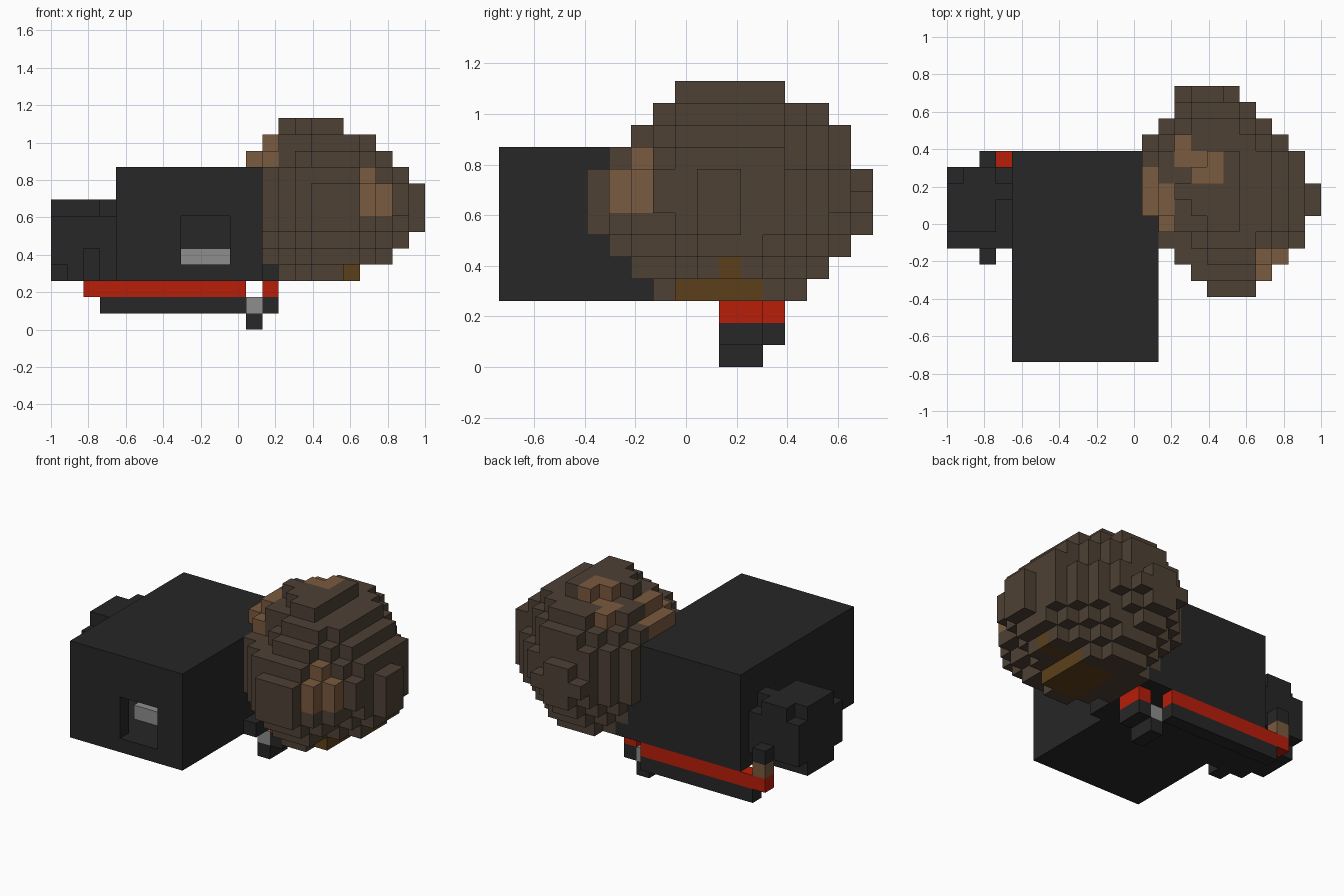
import bpy
import bmesh
from mathutils import Vector

if "Cube" in bpy.data.objects:
    bpy.data.objects.remove(bpy.data.objects["Cube"], do_unlink=True)

U = 2 / 23                               # edge of one small cube
ORIGIN = Vector((-1, -8.5 * U, 0))       # grid corner


def material(name, color):
    mat = bpy.data.materials.new(name)
    mat.use_nodes = True
    rgba = (*color, 1)
    mat.diffuse_color = rgba
    mat.node_tree.nodes["Principled BSDF"].inputs["Base Color"].default_value = rgba
    return mat


charcoal = material("charcoal", (0.020, 0.020, 0.020))
brown = material("dark_brown", (0.076, 0.052, 0.035))
tan = material("light_brown", (0.195, 0.103, 0.050))
ochre = material("ochre", (0.108, 0.051, 0.010))
red = material("red", (0.48, 0.013, 0.003))
grey = material("grey", (0.27, 0.27, 0.27))


def finish(name, bm, mats):
    mesh = bpy.data.meshes.new(name)
    bm.to_mesh(mesh)
    bm.free()
    for mat in mats:
        mesh.materials.append(mat)
    obj = bpy.data.objects.new(name, mesh)
    bpy.context.collection.objects.link(obj)
    return obj


def block(name, mat, xs, ys, zs):
    """Cuboid between grid lines, given as (low, high) on each axis."""
    bm = bmesh.new()
    bmesh.ops.create_cube(bm, size=1)
    for v in bm.verts:
        v.co = ORIGIN + U * Vector([r[0] if c < 0 else r[1]
                                    for c, r in zip(v.co, (xs, ys, zs))])
    return finish(name, bm, [mat])


# Hollow case with a square opening in its front wall
block("case_floor", charcoal, (4, 13), (0, 13), (3, 4))
block("case_lid", charcoal, (4, 13), (0, 13), (9, 10))
block("case_back", charcoal, (4, 13), (12, 13), (4, 9))
block("case_right_wall", charcoal, (4, 5), (0, 12), (4, 9))
block("case_left_wall", charcoal, (12, 13), (0, 12), (4, 9))
block("case_front_right", charcoal, (5, 8), (0, 1), (4, 9))
block("case_front_left", charcoal, (11, 12), (0, 1), (4, 9))
block("case_front_top", charcoal, (8, 11), (0, 1), (7, 9))
block("inner_bar", grey, (7, 12), (3, 5), (4, 5))

# Red and dark rail under the back edge, with its catch
block("rail_red", red, (2, 12), (12, 13), (2, 3))
block("rail_dark", charcoal, (3, 12), (12, 13), (1, 2))
block("rail_end_red", red, (13, 14), (10, 12), (2, 3))
block("rail_end_dark", charcoal, (13, 14), (10, 12), (1, 2))
block("rail_bracket", charcoal, (13, 14), (7, 13), (3, 4))
block("catch", grey, (12, 13), (10, 12), (1, 2))
block("catch_foot", charcoal, (12, 13), (10, 12), (0, 1))

# Lumpy knob on the right side
block("knob_core", charcoal, (0, 3), (8, 11), (3, 8))
block("knob_corner", charcoal, (3, 4), (10, 11), (3, 8))
block("knob_body", charcoal, (0, 4), (7, 12), (4, 7))
block("knob_base", charcoal, (1, 4), (7, 11), (3, 4))
block("knob_cap", charcoal, (1, 3), (8, 12), (7, 8))
block("knob_front_bump", charcoal, (2, 3), (6, 7), (3, 5))
block("knob_back_bump", charcoal, (2, 3), (12, 13), (4, 5))
block("knob_back_peg", tan, (2, 3), (12, 13), (3, 4))


# Stepped, slightly leaning ball made of small cubes
END_LAYERS = {3: 18, 12: 17}             # last column in the flat end layers


def in_ball(i, j, k):
    if not 3 <= k <= 12 or (i < 13 and j < 13 and k < 10):
        return False
    if i > END_LAYERS.get(k, 22):
        return False
    if k == 12 and abs(j - 10) > i - 14:     # top layer narrows to one side
        return False
    y, z = j - 10, k - 7
    x = i - 16.25 + y / 8
    if z in (3, 4):
        y -= 0.5
    a, b, c = abs(x), abs(y), abs(z)
    return (a * a + 0.9 * b * b + c * c <= 35
            and 1.01 * a + 0.995 * b <= 7.5
            and max(b, a) + c <= 7.5
            and a + b + c <= (9 if z >= 0 else 8.3))


# Coloured patches: material slot and the grid range it fills
PATCHES = [
    (1, (19, 21), (5, 7), (7, 9)),
    (1, (19, 20), (6, 7), (9, 10)),
    (1, (12, 13), (9, 12), (10, 12)),
    (1, (13, 14), (8, 11), (10, 12)),
    (1, (14, 15), (12, 14), (10, 13)),
    (1, (15, 17), (11, 13), (11, 13)),
    (2, (16, 19), (8, 12), (3, 4)),
    (2, (16, 21), (10, 11), (4, 5)),
]


def patch_slot(cell):
    for slot, *ranges in PATCHES:
        if all(lo <= c < hi for c, (lo, hi) in zip(cell, ranges)):
            return slot
    return 0


bm = bmesh.new()
for i in range(8, 24):
    for j in range(3, 18):
        for k in range(3, 13):
            if not in_ball(i, j, k):
                continue
            cell = Vector((i, j, k))
            for axis in range(3):
                for side in (0, 1):
                    step = Vector((0, 0, 0))
                    step[axis] = 2 * side - 1
                    if in_ball(*(cell + step)):
                        continue
                    # outer face of this cube
                    e1, e2 = Vector((0, 0, 0)), Vector((0, 0, 0))
                    e1[(axis + 1) % 3] = e2[(axis + 2) % 3] = 1
                    base = cell.copy()
                    base[axis] += side
                    quad = [base, base + e1, base + e1 + e2, base + e2]
                    if not side:
                        quad.reverse()
                    face = bm.faces.new([bm.verts.new(ORIGIN + U * p) for p in quad])
                    face.material_index = patch_slot(cell)
bmesh.ops.remove_doubles(bm, verts=bm.verts[:], dist=U / 100)
finish("ball", bm, [brown, tan, ochre])
